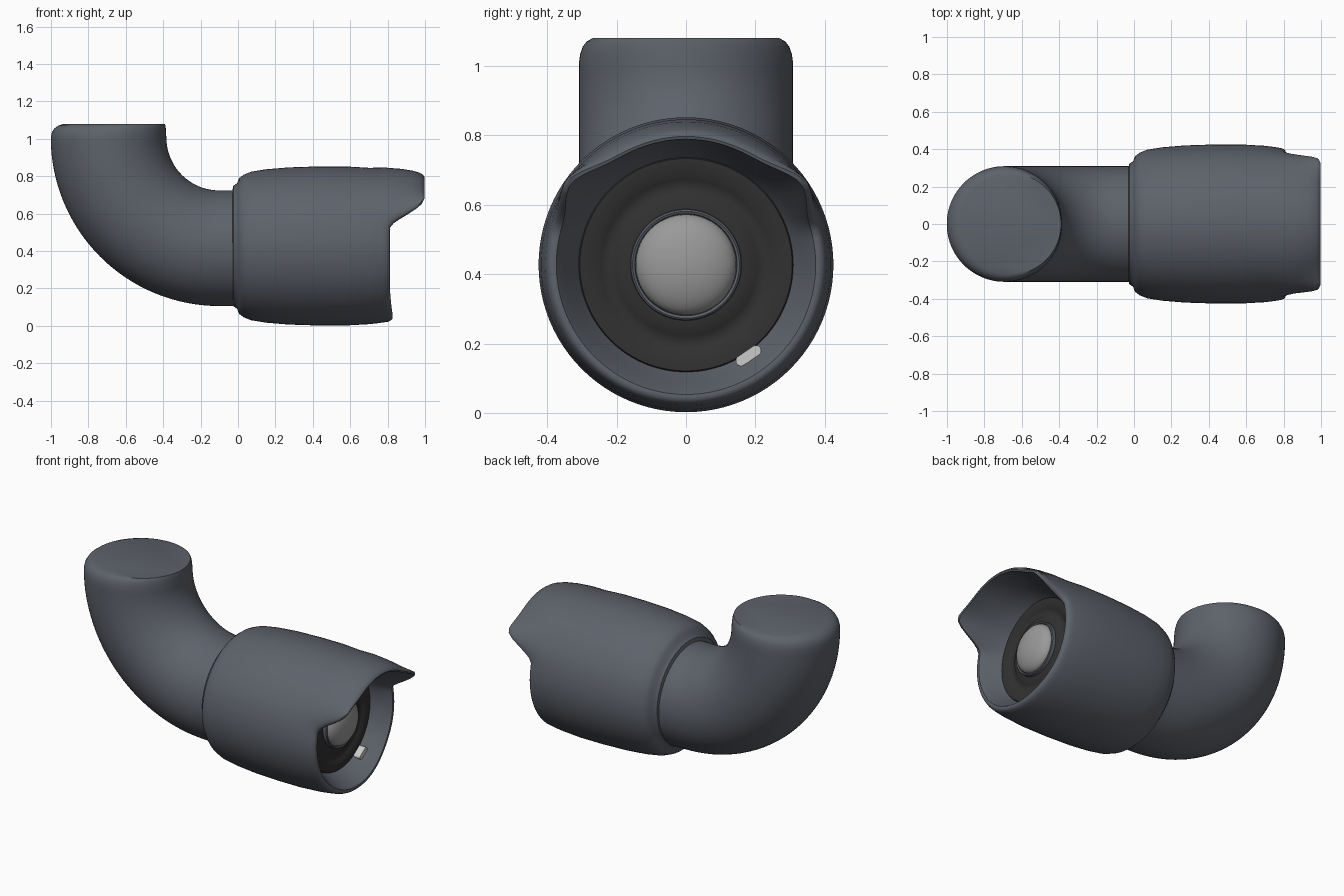
import bpy, bmesh
from math import sin, cos, pi, radians, atan2, exp
from mathutils import Vector, Matrix

if "Cube" in bpy.data.objects:
    bpy.data.objects.remove(bpy.data.objects["Cube"])

N = 96
CZ = 0.427  # height of the body axis


def material(name, c):
    m = bpy.data.materials.new(name)
    m.diffuse_color = (*c, 1)
    m.use_nodes = True
    m.node_tree.nodes["Principled BSDF"].inputs["Base Color"].default_value = m.diffuse_color
    return m


slate = material("slate", (0.11, 0.122, 0.145))
black = material("black", (0.03, 0.03, 0.03))
grey = material("grey", (0.32, 0.32, 0.32))
white = material("white", (0.65, 0.65, 0.65))


def finish(name, bm, mat, angle=40):
    bmesh.ops.recalc_face_normals(bm, faces=bm.faces[:])
    me = bpy.data.meshes.new(name)
    bm.to_mesh(me)
    bm.free()
    ob = bpy.data.objects.new(name, me)
    bpy.context.collection.objects.link(ob)
    me.materials.append(mat)
    bpy.ops.object.select_all(action='DESELECT')
    ob.select_set(True)
    bpy.context.view_layer.objects.active = ob
    bpy.ops.object.shade_smooth_by_angle(angle=radians(angle))
    return ob


def loft(name, rings, mat, cap_start=False, cap_end=False):
    bm = bmesh.new()
    rows = [[bm.verts.new(p) for p in r] for r in rings]
    for a, b in zip(rows, rows[1:]):
        for i in range(N):
            j = (i + 1) % N
            bm.faces.new((a[i], a[j], b[j], b[i]))
    if cap_start:
        bm.faces.new(rows[0])
    if cap_end:
        bm.faces.new(rows[-1])
    return finish(name, bm, mat)


def revolve(name, profile, mat, cap_start=False, cap_end=False):
    rings = [[(x, r * cos(2 * pi * i / N), CZ + r * sin(2 * pi * i / N))
              for i in range(N)] for x, r in profile]
    return loft(name, rings, mat, cap_start, cap_end)


# Elbow pipe: straight stub, quarter bend, rounded flat end
def pipe_ring(cx, cz, tilt, r):
    u = Vector((sin(tilt), 0, cos(tilt)))
    return [Vector((cx, 0, cz)) + u * (r * cos(2 * pi * i / N))
            + Vector((0, r * sin(2 * pi * i / N), 0)) for i in range(N)]


rings = [pipe_ring(0.1, 0.415, 0, 0.31)]
for k in range(33):
    a = pi / 2 * k / 32
    rings.append(pipe_ring(-0.1 - 0.592 * sin(a), 1.007 - 0.592 * cos(a), a, 0.309))
for z, r, cx in ((1.035, 0.305, -0.69), (1.055, 0.298, -0.684),
                 (1.07, 0.287, -0.675), (1.08, 0.27, -0.66)):
    rings.append(pipe_ring(cx, z, pi / 2, r))
loft("elbow_pipe", rings, slate, True, True)


# Housing: revolved shell whose front edge reaches forward as a visor
def smooth(a, b, x):
    t = max(0, min(1, (x - a) / (b - a)))
    return t * t * (3 - 2 * t)


def shell_ring(kind, v, r_low, r_top, flare):
    out = []
    for i in range(N * 1):
        p = 2 * pi * i / N
        elev = 90 - abs((p * 180 / pi - 90 + 180) % 360 - 180)
        w = smooth(14, 37, elev)
        edge = 0.812 + 0.184 * w + 0.015 * smooth(-30, -80, elev)
        x = v if kind == 'x' else 0.7 + (edge - 0.7) * v
        r = r_low + (r_top - r_low) * w
        r += flare * w * exp(-((elev - 33) / 14) ** 2)
        out.append((x, r * cos(p), CZ + r * sin(p)))
    return out


shell = [('x', x, r, r, 0) for x, r in (
    (-0.03, 0.30), (-0.025, 0.322), (-0.005, 0.335), (0.005, 0.362), (0.03, 0.381),
    (0.07, 0.397), (0.15, 0.41), (0.27, 0.42), (0.42, 0.425), (0.58, 0.425), (0.7, 0.418))]
shell += [('t', 0.3, 0.414, 0.419, 0.0), ('t', 0.6, 0.409, 0.412, 0.006),
          ('t', 0.8, 0.405, 0.402, 0.018), ('t', 0.93, 0.398, 0.39, 0.035),
          ('t', 0.98, 0.391, 0.38, 0.045), ('t', 1.0, 0.383, 0.37, 0.05),
          ('t', 0.99, 0.374, 0.362, 0.045), ('t', 0.9, 0.367, 0.36, 0.035),
          ('t', 0.7, 0.354, 0.354, 0.02), ('t', 0.4, 0.335, 0.338, 0.006),
          ('x', 0.7, 0.312, 0.312, 0), ('x', 0.68, 0.30, 0.30, 0)]
loft("housing", [shell_ring(*s) for s in shell], slate)

# Dark recessed face with a shallow groove
revolve("lens_plate", [(0.69, 0.312), (0.702, 0.306), (0.702, 0.255), (0.694, 0.245),
                       (0.69, 0.225), (0.694, 0.205), (0.702, 0.195), (0.702, 0.15)],
        black, False, True)
# Slim ring and domed lens
revolve("lens_ring", [(0.695, 0.161), (0.722, 0.159), (0.726, 0.154),
                      (0.722, 0.147), (0.70, 0.144)], slate)
revolve("lens_dome", [(0.7, 0.146)] + [(0.715 + 0.065 * sin(a), 0.145 * cos(a))
        for a in [k * pi / 2 / 12.2 for k in range(13)]], grey, False, True)

# Small indicator light set in the sloping inner wall
bm = bmesh.new()
bmesh.ops.create_cube(bm, size=1)
bmesh.ops.scale(bm, vec=(0.06, 0.03, 0.082), verts=bm.verts)
bmesh.ops.bevel(bm, geom=[e for e in bm.edges
                          if abs((e.verts[0].co - e.verts[1].co).x) > 0.01],
                offset=0.0145, segments=5, affect='EDGES', profile=0.5)
ang = atan2(-0.262, 0.18)
bmesh.ops.rotate(bm, matrix=Matrix.Rotation(ang, 3, 'X'), verts=bm.verts)
bmesh.ops.translate(bm, vec=(0.715, 0.18, CZ - 0.262), verts=bm.verts)
finish("indicator_light", bm, white)
